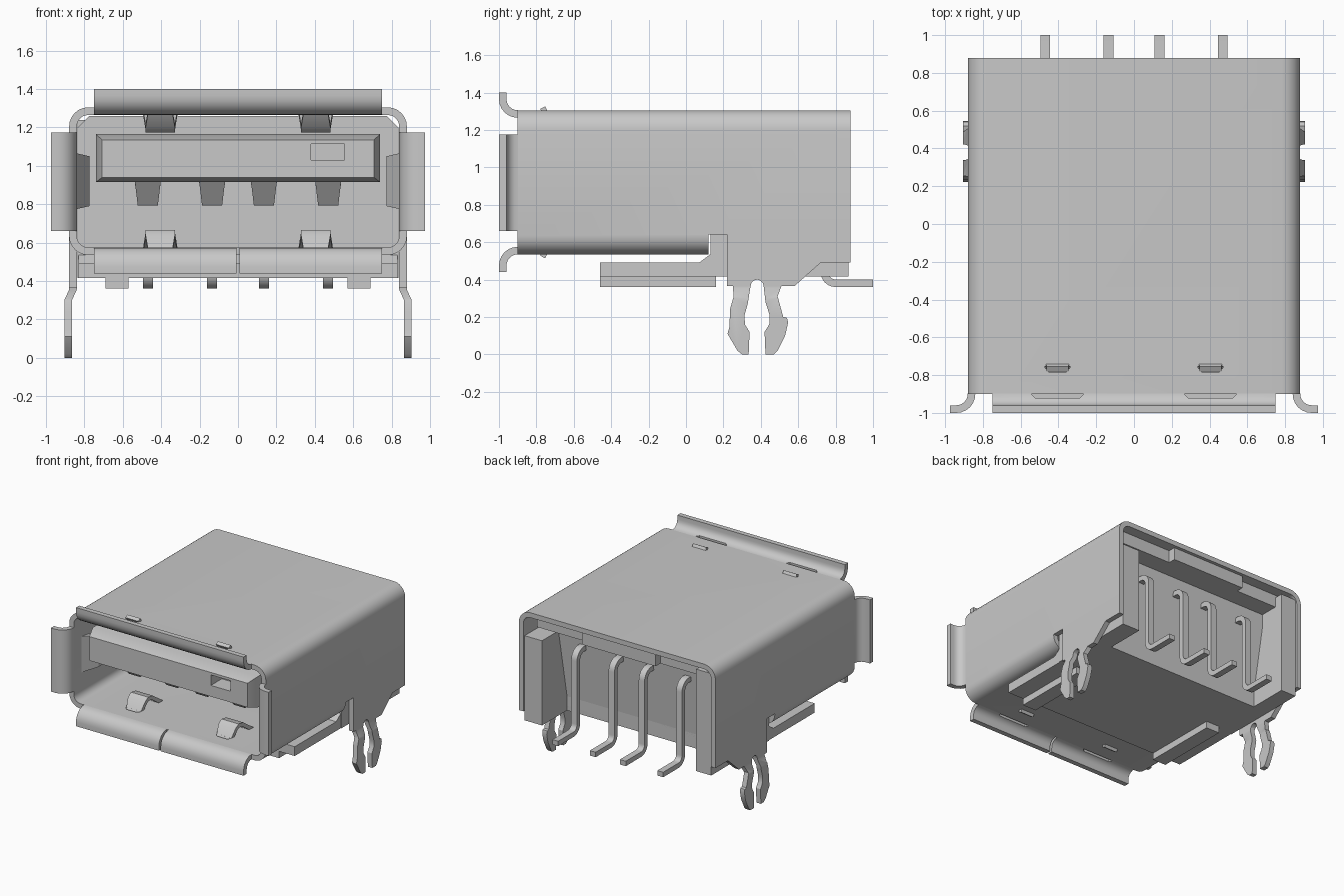
import bpy, bmesh, math
from mathutils import Vector

cube = bpy.data.objects.get("Cube")
if cube:
    bpy.data.objects.remove(cube, do_unlink=True)

grey = bpy.data.materials.new("metal_grey")
grey.use_nodes = True
COLOR = (0.58, 0.58, 0.58, 1)
grey.diffuse_color = COLOR
grey.node_tree.nodes["Principled BSDF"].inputs["Base Color"].default_value = COLOR


def activate(ob):
    bpy.ops.object.select_all(action='DESELECT')
    ob.select_set(True)
    bpy.context.view_layer.objects.active = ob


def apply_mod(ob, kind, **settings):
    mod = ob.modifiers.new(kind.title(), kind)
    for key, value in settings.items():
        setattr(mod, key, value)
    activate(ob)
    bpy.ops.object.modifier_apply(modifier=mod.name)


def prism(name, pts, axis, a, b, both=False):
    """Extrude a 2D outline along an axis; both mirrors it across x."""
    place = {'x': lambda u, v, w: (w, u, v),
             'y': lambda u, v, w: (u, w, v),
             'z': lambda u, v, w: (u, v, w)}[axis]
    bm = bmesh.new()
    lo, hi = [[bm.verts.new(place(u, v, w)) for u, v in pts] for w in (a, b)]
    bm.faces.new(lo)
    bm.faces.new(hi)
    n = len(pts)
    for i in range(n):
        j = (i + 1) % n
        bm.faces.new((lo[i], lo[j], hi[j], hi[i]))
    bmesh.ops.recalc_face_normals(bm, faces=bm.faces)
    me = bpy.data.meshes.new(name)
    bm.to_mesh(me)
    bm.free()
    me.materials.append(grey)
    ob = bpy.data.objects.new(name, me)
    bpy.context.collection.objects.link(ob)
    if both:
        apply_mod(ob, 'MIRROR', use_mirror_merge=False)
    return ob


def box(name, x, y, z, both=False):
    return prism(name, [(x[0], y[0]), (x[1], y[0]), (x[1], y[1]), (x[0], y[1])],
                 'z', *z, both)


def arc(cx, cy, r, start, end, n=6):
    angles = [math.radians(start + (end - start) * i / n) for i in range(n + 1)]
    return [(cx + r * math.cos(t), cy + r * math.sin(t)) for t in angles]


def strip(name, path, t, axis, a, b, both=False):
    """Bent sheet: thicken a 2D path to its right by t (left if negative)."""
    p = [Vector(q) for q in path]
    dirs = [(q - o).normalized() for o, q in zip(p, p[1:])]
    side = []
    for i, q in enumerate(p):
        d0, d1 = dirs[max(i - 1, 0)], dirs[min(i, len(dirs) - 1)]
        m = (d0 + d1).normalized()
        side.append(q + Vector((m.y, -m.x)) * t / max(m.dot(d0), 0.5))
    return prism(name, [tuple(q) for q in p + side[::-1]], axis, a, b, both)


def combine(ob, other, operation='DIFFERENCE'):
    apply_mod(ob, 'BOOLEAN', object=other, operation=operation, solver='EXACT')
    bpy.data.objects.remove(other, do_unlink=True)


def narrow(ob, centre, picks, factor):
    """Squeeze the picked vertices of a mirrored strip towards its centre line."""
    for v in ob.data.vertices:
        if picks(v.co):
            c = math.copysign(centre, v.co.x)
            v.co.x = c + (v.co.x - c) * factor


def rounded(hx, z0, z1, r):
    return (arc(hx - r, z1 - r, r, 90, 0) + arc(hx - r, z0 + r, r, 0, -90)
            + arc(r - hx, z0 + r, r, -90, -180) + arc(r - hx, z1 - r, r, 180, 90))


# Shell: rounded sheet tube with the floor removed at the rear and side skirts added
shell = prism("shell", rounded(0.88, 0.535, 1.305, 0.1), 'y', -0.9, 0.88)
combine(shell, prism("cutter", rounded(0.84, 0.575, 1.265, 0.06), 'y', -1.2, 1.2))
combine(shell, box("cutter", (-1, 1), (0.12, 1), (0, 0.64)))
skirt = ([(0.22, 0.64), (0.22, 0.365), (0.345, 0.365)] + arc(0.38, 0.365, 0.035, 180, 0)
         + [(0.58, 0.365), (0.72, 0.49), (0.88, 0.49), (0.88, 0.64)])
combine(shell, prism("side_skirt", skirt, 'x', 0.84, 0.88, True), 'UNION')

# Flared mouth flanges
top = strip("top_flange", arc(-0.9, 1.365, 0.1, 270, 180) + [(-1, 1.4)], 0.04,
            'x', -0.75, 0.75)
bottom = strip("bottom_flange", arc(-0.9, 0.475, 0.1, 90, 180) + [(-1, 0.44)], -0.04,
               'x', 0.008, 0.75, True)
strip("side_flange", arc(0.94, -0.9, 0.1, 180, 270) + [(0.975, -1)], -0.04,
      'z', 0.66, 1.175, True)

# Slots for the spring tips, and shallow relief pockets along the bends
for x in (-0.405, 0.405):
    combine(shell, prism("cutter", [(x - 0.07, -0.755), (x + 0.07, -0.755),
                                    (x + 0.045, -0.785), (x - 0.045, -0.785)],
                         'z', 0.4, 1.4))
    pocket = [(x - 0.145, -0.895), (x + 0.145, -0.895), (x + 0.12, -0.92), (x - 0.12, -0.92)]
    combine(top, prism("cutter", pocket, 'z', 1.285, 1.5))
    combine(bottom, prism("cutter", pocket, 'z', 0.3, 0.555))

# Forked board-lock legs, bent slightly outward below the skirt
front_prong = [(0.25, 0.365), (0.255, 0.31), (0.235, 0.24), (0.233, 0.15), (0.222, 0.11),
               (0.275, 0.02), (0.3, 0), (0.335, 0), (0.34, 0.12), (0.315, 0.16),
               (0.313, 0.21), (0.33, 0.27), (0.345, 0.365)]
rear_prong = [(0.415, 0.365), (0.425, 0.28), (0.447, 0.21), (0.445, 0.16), (0.42, 0.12),
              (0.425, 0), (0.47, 0), (0.49, 0.02), (0.53, 0.1), (0.546, 0.17),
              (0.54, 0.195), (0.52, 0.2), (0.49, 0.31), (0.51, 0.365)]
for label, outline in (("front", front_prong), ("rear", rear_prong)):
    leg = prism(label + "_lock_prong", outline, 'x', 0.84, 0.88)
    bm = bmesh.new()
    bm.from_mesh(leg.data)
    for z in (0.355, 0.3):
        bmesh.ops.bisect_plane(bm, geom=bm.verts[:] + bm.edges[:] + bm.faces[:],
                               plane_co=(0, 0, z), plane_no=(0, 0, 1))
    for v in bm.verts:
        v.co.x += 0.025 * min(max((0.355 - v.co.z) / 0.055, 0), 1)
    bm.to_mesh(leg.data)
    bm.free()
    apply_mod(leg, 'MIRROR', use_mirror_merge=False)

# Insulator body with chamfered upper corners and a leaning rear wall
prism("housing_body", [(-0.835, 0.415), (0.835, 0.415), (0.835, 1.2), (0.775, 1.26),
                       (-0.775, 1.26), (-0.835, 1.2)], 'y', 0.13, 0.55)
prism("rear_wall", [(0.5, 0.415), (0.55, 0.415), (0.55, 0.53), (0.65, 1.05),
                    (0.65, 1.26), (0.5, 1.26)], 'x', -0.775, 0.775)
prism("housing_floor", [(-0.46, 0.415), (-0.46, 0.49), (0.07, 0.49), (0.13, 0.535),
                        (0.2, 0.535), (0.2, 0.415)], 'x', -0.83, 0.83)
box("housing_roof", (-0.775, 0.775), (0.6, 0.8), (1.16, 1.26))
box("roof_key", (-0.33, 0.33), (0.78, 0.86), (1.16, 1.26))
box("left_rear_block", (0.68, 0.835), (0.5, 0.87), (0.415, 1.1))
box("right_rear_block", (-0.835, -0.7), (0.5, 0.87), (0.415, 1.24))
box("floor_rail", (0.57, 0.69), (-0.46, 0.16), (0.36, 0.415), True)

# Contact tongue with bevelled nose and a small recess
nose = box("tongue_nose", (-0.74, 0.74), (-0.89, -0.8), (0.915, 1.165))
for v in nose.data.vertices:
    if v.co.y < -0.85:
        v.co.x *= 0.957
        v.co.z = 1.135 if v.co.z > 1 else 0.94
tongue = box("tongue", (-0.74, 0.74), (-0.8, 0.2), (0.915, 1.165))
combine(tongue, nose, 'UNION')
combine(tongue, box("cutter", (0.38, 0.555), (-1, -0.75), (1.03, 1.115)))

# Sprung contacts under the tongue and bent solder pins behind
pin_path = ([(0.55, 1)] + arc(0.67, 0.95, 0.05, 90, 0)
            + arc(0.8, 0.44, 0.08, 180, 270) + [(1, 0.36)])
for label, x in (("outer", 0.47), ("inner", 0.135)):
    contact = strip(label + "_contact", [(-0.45, 0.93), (-0.58, 0.83), (-0.64, 0.82),
                                         (-0.72, 0.93)], -0.025,
                    'x', x - 0.067, x + 0.067, True)
    narrow(contact, x, lambda co: co.z < 0.88, 0.78)
    strip(label + "_pin", pin_path, -0.04, 'x', x - 0.026, x + 0.026, True)

# Retention springs on floor, roof and sides of the mouth
floor_spring = strip("floor_spring", [(-0.5, 0.57), (-0.62, 0.655), (-0.68, 0.665),
                                      (-0.72, 0.64), (-0.78, 0.528)], -0.03,
                     'x', 0.315, 0.495, True)
roof_spring = strip("roof_spring", [(-0.5, 1.27), (-0.62, 1.185), (-0.68, 1.175),
                                    (-0.72, 1.2), (-0.78, 1.312)], 0.03,
                    'x', 0.315, 0.495, True)
for spring in (floor_spring, roof_spring):
    narrow(spring, 0.405, lambda co: co.y < -0.6, 0.85)
    narrow(spring, 0.405, lambda co: co.y < -0.74, 0.75)
side_spring = strip("side_spring", [(0.84, -0.45), (0.78, -0.6), (0.775, -0.68), (0.84, -0.8)],
                    -0.03, 'z', 0.79, 1.05, True)
for v in side_spring.data.vertices:
    if abs(v.co.x) > 0.82:
        v.co.z += 0.015 if v.co.z > 0.9 else -0.015

# Smooth the rolled bends while keeping edges sharp
for ob in bpy.context.collection.objects:
    if ob.type == 'MESH' and grey.name in ob.data.materials:
        activate(ob)
        bpy.ops.object.shade_smooth_by_angle(angle=math.radians(30))
